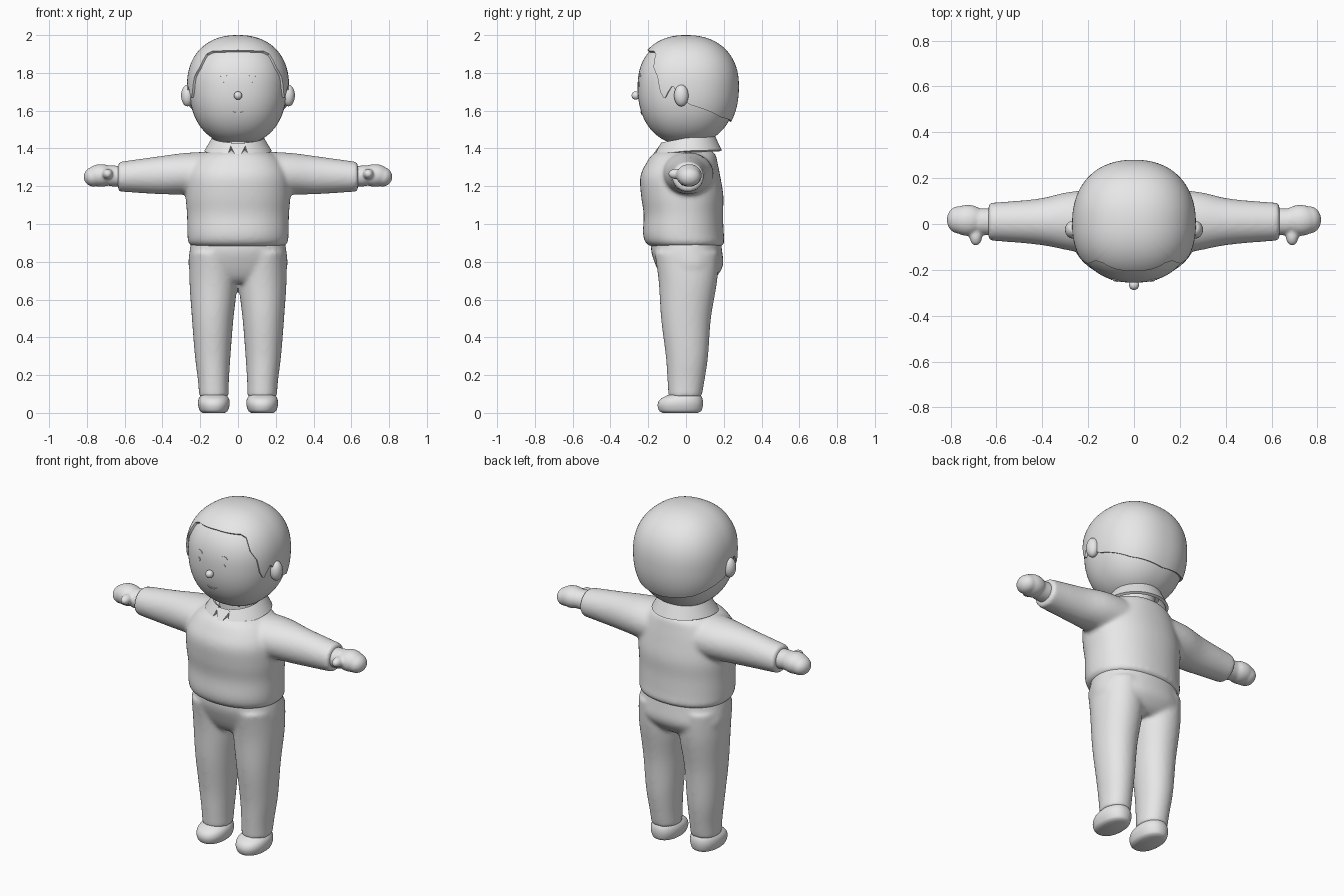
import bpy, bmesh
from math import sin, cos, pi, radians, copysign
from mathutils import Vector

if "Cube" in bpy.data.objects:
    bpy.data.objects.remove(bpy.data.objects["Cube"], do_unlink=True)

GREY = bpy.data.materials.new("plain_grey")
GREY.use_nodes = True
GREY.diffuse_color = (0.8, 0.8, 0.8, 1)
GREY.node_tree.nodes["Principled BSDF"].inputs["Base Color"].default_value = GREY.diffuse_color


def finish(name, bm, voxel=0, smooth=6, thick=0, offset=-1, angle=50):
    """Turn a bmesh into a named, smooth-shaded object."""
    bmesh.ops.recalc_face_normals(bm, faces=bm.faces)
    mesh = bpy.data.meshes.new(name)
    bm.to_mesh(mesh)
    bm.free()
    ob = bpy.data.objects.new(name, mesh)
    bpy.context.collection.objects.link(ob)
    mesh.materials.append(GREY)
    if voxel:
        mod = ob.modifiers.new("blend", "REMESH")
        mod.mode, mod.voxel_size = "VOXEL", voxel
        mod = ob.modifiers.new("relax", "SMOOTH")
        mod.factor, mod.iterations = 0.5, smooth
    if thick:
        mod = ob.modifiers.new("thickness", "SOLIDIFY")
        mod.thickness, mod.offset = thick, offset
    bpy.ops.object.select_all(action="DESELECT")
    ob.select_set(True)
    bpy.context.view_layer.objects.active = ob
    bpy.ops.object.convert(target="MESH")
    bpy.ops.object.shade_smooth_by_angle(angle=radians(angle))
    return ob


def spline(rows, steps=5):
    """Catmull-Rom interpolation through rows of numbers."""
    rows = [Vector(r) for r in rows]
    out = []
    for i in range(len(rows) - 1):
        a, b, c, d = rows[max(i - 1, 0)], rows[i], rows[i + 1], rows[min(i + 2, len(rows) - 1)]
        for k in range(steps):
            t = k / steps
            out.append(b + (c - a) * (t / 2) + (a * 2 - b * 5 + c * 4 - d) * (t * t / 2)
                       + (b * 3 - a - c * 3 + d) * (t ** 3 / 2))
    return out + [rows[-1]]


def power(v, e):
    return copysign(abs(v) ** (2 / e), v)


def skin(bm, rows, closed=True):
    for lo, hi in zip(rows, rows[1:]):
        n = len(lo)
        for j in range(n if closed else n - 1):
            k = (j + 1) % n
            bm.faces.new((lo[j], lo[k], hi[k], hi[j]))


def loft(bm, rings, along="z", side=1, e=2.2, n=48):
    """Capped tube; each ring is (station, centre, centre, radius, radius)."""
    rows = []
    for s, c1, c2, r1, r2 in spline(rings):
        row = []
        for j in range(n):
            a = 2 * pi * j / n
            u, v = c1 + r1 * power(cos(a), e), c2 + r2 * power(sin(a), e)
            row.append(bm.verts.new((side * u, v, s) if along == "z" else (side * s, u, v)))
        rows.append(row)
    skin(bm, rows)
    bm.faces.new(rows[0])
    bm.faces.new(rows[-1])


def ball(bm, centre, radii):
    made = bmesh.ops.create_uvsphere(bm, u_segments=32, v_segments=20, radius=1)["verts"]
    bmesh.ops.scale(bm, vec=radii, verts=made)
    bmesh.ops.translate(bm, vec=centre, verts=made)
    return made


# Head surface: azimuth 0 faces front
MID, UP, DOWN = 1.73, 0.258, 0.31


def head_point(az, z, grow=0.0):
    t = abs(z - MID) / ((UP if z > MID else DOWN) + grow)
    r = max(0, 1 - t ** 2.25) ** (1 / 2.25)
    depth = 0.256 if cos(az) > 0 else 0.268
    return Vector(((0.258 + grow) * r * power(sin(az), 2.25),
                   -(depth + grow) * r * power(cos(az), 2.25), z))


def pole_cap(bm, row, z):
    tip = bm.verts.new((0, 0, z))
    for j in range(len(row)):
        bm.faces.new((row[j], row[(j + 1) % len(row)], tip))


# Head
bm = bmesh.new()
rows = []
for i in range(1, 40):
    f = -pi / 2 + pi * i / 40
    z = MID + sin(f) * (UP if f > 0 else DOWN)
    rows.append([bm.verts.new(head_point(2 * pi * j / 72, z)) for j in range(72)])
skin(bm, rows)
pole_cap(bm, rows[0], MID - DOWN)
pole_cap(bm, rows[-1], MID + UP)
finish("head", bm)

# Hair cap with a hairline that drops into sideburns and round the nape
HAIRLINE = [(0, 1.92), (38, 1.915), (46, 1.9), (50, 1.83), (58, 1.78), (62, 1.7), (67, 1.66),
            (72, 1.7), (77, 1.735), (86, 1.66), (94, 1.63), (135, 1.565), (180, 1.54)]


def hairline(deg):
    for (a, za), (b, zb) in zip(HAIRLINE, HAIRLINE[1:]):
        if deg <= b:
            return za + (zb - za) * (deg - a) / (b - a)
    return HAIRLINE[-1][1]


bm = bmesh.new()
rows = [[] for _ in range(36)]
columns = 180
for j in range(columns):
    deg = 360 * j / columns
    low = hairline(min(deg, 360 - deg))
    for i, row in enumerate(rows):
        # Even spacing in polar angle, ending on the hairline
        top = MID + UP + 0.012
        drop = (top - low) * sin(pi / 2 * (i + 1) / len(rows) - pi / 2) + (top - low)
        row.append(bm.verts.new(head_point(radians(deg), top - drop, 0.012)))
skin(bm, rows)
pole_cap(bm, rows[0], MID + UP + 0.012)
finish("hair", bm, thick=0.02)


# Face details: thin curved plates lying on the head
def plate(name, az, z, width, height, bend):
    bm = bmesh.new()
    rows = [[], []]
    for i in range(17):
        t = -0.98 + 1.96 * i / 16
        for row, s in zip(rows, (-1, 1)):
            zz = z + bend * t * t + s * height * (1 - t * t) ** 0.5
            row.append(bm.verts.new(head_point(az + width * t, zz, 0.002)))
    skin(bm, rows, closed=False)
    finish(name, bm, thick=0.004, offset=0)


for side, label in ((1, "left"), (-1, "right")):
    plate(label + "_eyebrow", side * 0.27, 1.79, 0.08, 0.006, -0.008)
    plate(label + "_eye", side * 0.27, 1.74, 0.035, 0.012, 0)
plate("mouth", 0, 1.585, 0.1, 0.005, 0.01)
bm = bmesh.new()
ball(bm, (0, -0.266, 1.68), (0.022, 0.022, 0.022))
finish("nose", bm)

# Ears
for side, label in ((1, "left"), (-1, "right")):
    bm = bmesh.new()
    ball(bm, (side * 0.268, -0.025, 1.68), (0.033, 0.038, 0.057))
    finish(label + "_ear", bm)

# Neck and shirt collar
bm = bmesh.new()
loft(bm, [(1.34, 0, 0.01, 0.11, 0.11), (1.5, 0, 0.01, 0.105, 0.105)], e=2)
finish("neck", bm)

bm = bmesh.new()
rows = [[] for _ in range(5)]
for j in range(61):
    w = j / 60 * 2 - 1
    for i, row in enumerate(rows):
        t = i / 4
        a = pi + w * (pi - radians(14 + 5 * t))
        r = 0.13 + 0.042 * t
        front = (1 + cos(a)) / 2
        z = (1.478 - 0.052 * front) * (1 - t) + (1.387 - 0.036 * front ** 3) * t
        row.append(bm.verts.new((r * sin(a), 0.005 - r * cos(a) * 1.03, z)))
skin(bm, rows, closed=False)
finish("collar", bm, thick=0.016, offset=0)

bm = bmesh.new()
bm.faces.new([bm.verts.new(p) for p in
              ((-0.045, -0.125, 1.42), (0.045, -0.125, 1.42), (0, -0.19, 1.33))])
finish("shirt_front", bm, thick=0.02, offset=0)

# Sweater: body and sleeves blended together
bm = bmesh.new()
loft(bm, [(0.88, 0, 0, 0.235, 0.18), (0.9, 0, -0.005, 0.262, 0.208), (0.95, 0, -0.014, 0.268, 0.214),
          (1.05, 0, -0.014, 0.27, 0.21), (1.15, 0, -0.02, 0.277, 0.218), (1.25, 0, -0.03, 0.27, 0.212),
          (1.32, 0, -0.022, 0.24, 0.19), (1.37, 0, -0.01, 0.19, 0.165), (1.395, 0, 0, 0.12, 0.12)])
for side in (1, -1):
    loft(bm, [(0.08, 0, 1.255, 0.15, 0.13), (0.27, 0.012, 1.265, 0.13, 0.112),
              (0.42, 0.01, 1.258, 0.1, 0.1), (0.635, 0.01, 1.25, 0.082, 0.078)], "x", side, e=2)
finish("sweater", bm, voxel=0.011, smooth=8)

# Mitten hands with thumbs
for side, label in ((1, "left"), (-1, "right")):
    bm = bmesh.new()
    loft(bm, [(0.6, 0.01, 1.252, 0.06, 0.055), (0.68, 0.01, 1.255, 0.058, 0.055)], "x", side, e=2)
    ball(bm, (side * 0.725, 0.016, 1.257), (0.08, 0.068, 0.06))
    ball(bm, (side * 0.765, 0.018, 1.25), (0.052, 0.06, 0.052))
    ball(bm, (side * 0.69, -0.05, 1.265), (0.028, 0.045, 0.028))
    finish(label + "_hand", bm, voxel=0.006, smooth=10)

# Trousers: hips and two legs blended together
bm = bmesh.new()
loft(bm, [(0.94, 0, 0, 0.24, 0.18), (0.86, 0, 0.003, 0.256, 0.188), (0.78, 0, 0.018, 0.262, 0.178),
          (0.72, 0, 0.015, 0.24, 0.145), (0.69, 0, 0.01, 0.2, 0.11)])
for side in (1, -1):
    loft(bm, [(0.85, 0.135, 0.003, 0.12, 0.17), (0.7, 0.13, 0.01, 0.127, 0.155),
              (0.5, 0.134, 0, 0.11, 0.132), (0.3, 0.134, 0.005, 0.094, 0.112),
              (0.17, 0.13, 0, 0.082, 0.098), (0.085, 0.128, -0.005, 0.078, 0.088)], side=side, e=2.1)
finish("trousers", bm, voxel=0.011, smooth=8)

# Shoes
for side, label in ((1, "left"), (-1, "right")):
    bm = bmesh.new()
    loft(bm, [(0, 0.128, -0.03, 0.058, 0.092), (0.012, 0.128, -0.03, 0.074, 0.112),
              (0.045, 0.128, -0.03, 0.084, 0.12), (0.075, 0.128, -0.023, 0.08, 0.11),
              (0.1, 0.128, -0.004, 0.062, 0.078)], side=side)
    finish(label + "_shoe", bm, angle=80)
